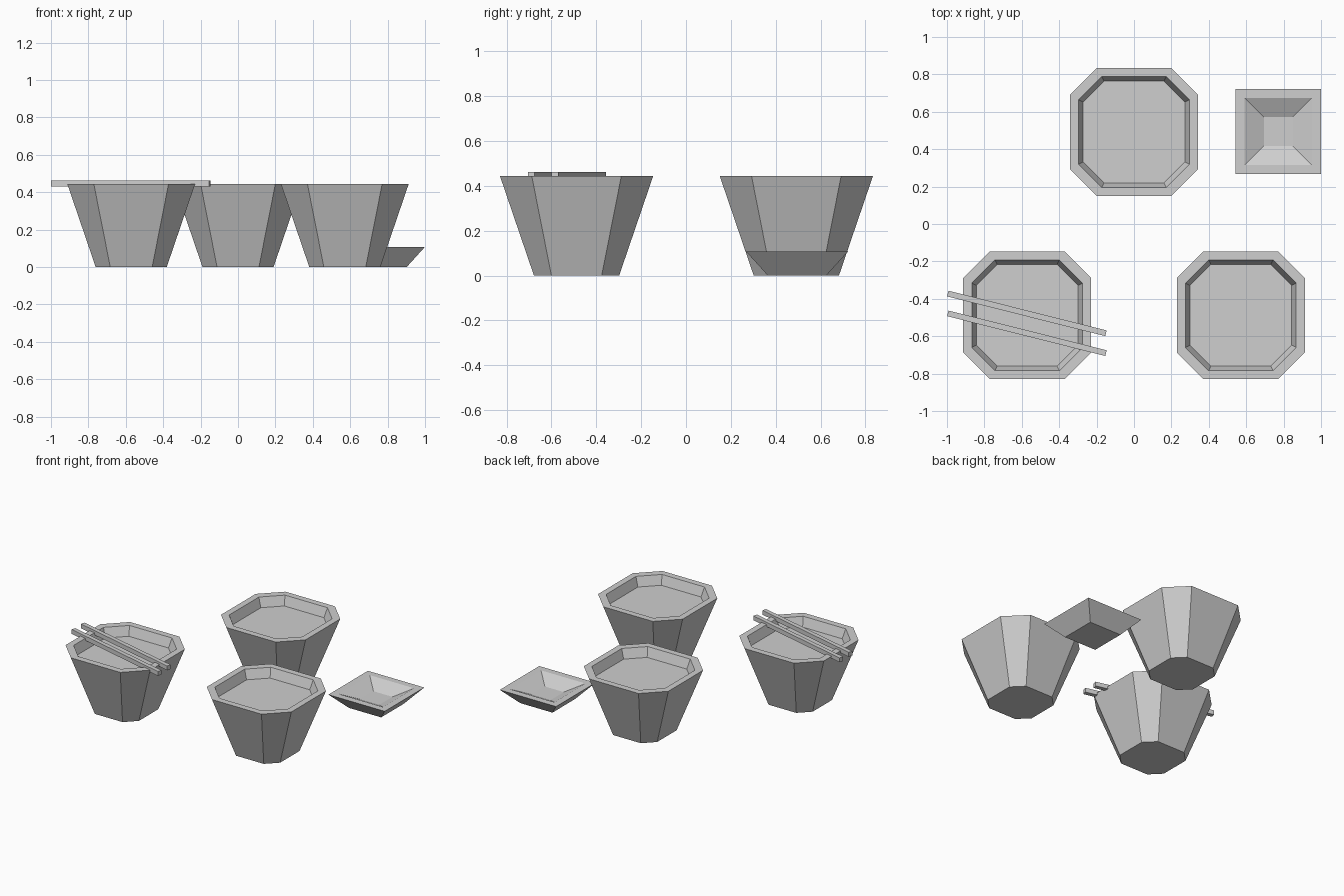
import bpy, bmesh, math

if "Cube" in bpy.data.objects:
    bpy.data.objects.remove(bpy.data.objects["Cube"])

grey = bpy.data.materials.new("plain grey")
grey.diffuse_color = (0.62, 0.62, 0.62, 1)
grey.use_nodes = True
grey.node_tree.nodes["Principled BSDF"].inputs["Base Color"].default_value = grey.diffuse_color


def octagon(half, flat):
    """Square of given half width with its corners cut off."""
    return [(flat, -half), (half, -flat), (half, flat), (flat, half),
            (-flat, half), (-half, flat), (-half, -flat), (-flat, -half)]


def square(half):
    return [(half, -half), (half, half), (-half, half), (-half, -half)]


def add_object(name, bm, location):
    bmesh.ops.recalc_face_normals(bm, faces=bm.faces[:])
    mesh = bpy.data.meshes.new(name)
    bm.to_mesh(mesh)
    bm.free()
    mesh.materials.append(grey)
    obj = bpy.data.objects.new(name, mesh)
    obj.location = location
    bpy.context.collection.objects.link(obj)
    return obj


def loft(name, rings, location):
    """Skin a stack of (outline, height) rings and cap both ends."""
    bm = bmesh.new()
    loops = [[bm.verts.new((x, y, z)) for x, y in pts] for pts, z in rings]
    for a, b in zip(loops, loops[1:]):
        n = len(a)
        for i in range(n):
            j = (i + 1) % n
            bm.faces.new((a[i], a[j], b[j], b[i]))
    bm.faces.new(loops[0][::-1])
    bm.faces.new(loops[-1])
    return add_object(name, bm, location)


# Tapered octagonal bowls: foot, outer rim, inner rim, recessed surface
bowl_rings = [(octagon(0.19, 0.112), 0.0), (octagon(0.342, 0.2), 0.445),
              (octagon(0.296, 0.172), 0.445), (octagon(0.272, 0.16), 0.378)]
for name, x, y in (("back_bowl", 0, 0.492), ("left_bowl", -0.571, -0.488),
                   ("right_bowl", 0.571, -0.488)):
    loft(name, bowl_rings, (x, y, 0))

# Small square sauce dish with a sunken centre
loft("sauce_dish", [(square(0.13), 0.0), (square(0.228), 0.108),
                    (square(0.18), 0.108), (square(0.077), 0.057)],
     (0.772, 0.495, 0))

# Pair of chopsticks resting across the left bowl
for name, y in (("upper_chopstick", -0.478), ("lower_chopstick", -0.584)):
    bm = bmesh.new()
    bmesh.ops.create_cube(bm, size=1)
    bmesh.ops.scale(bm, vec=(0.872, 0.031, 0.032), verts=bm.verts[:])
    stick = add_object(name, bm, (-0.573, y, 0.446))
    stick.rotation_euler.z = math.radians(-14.1)
